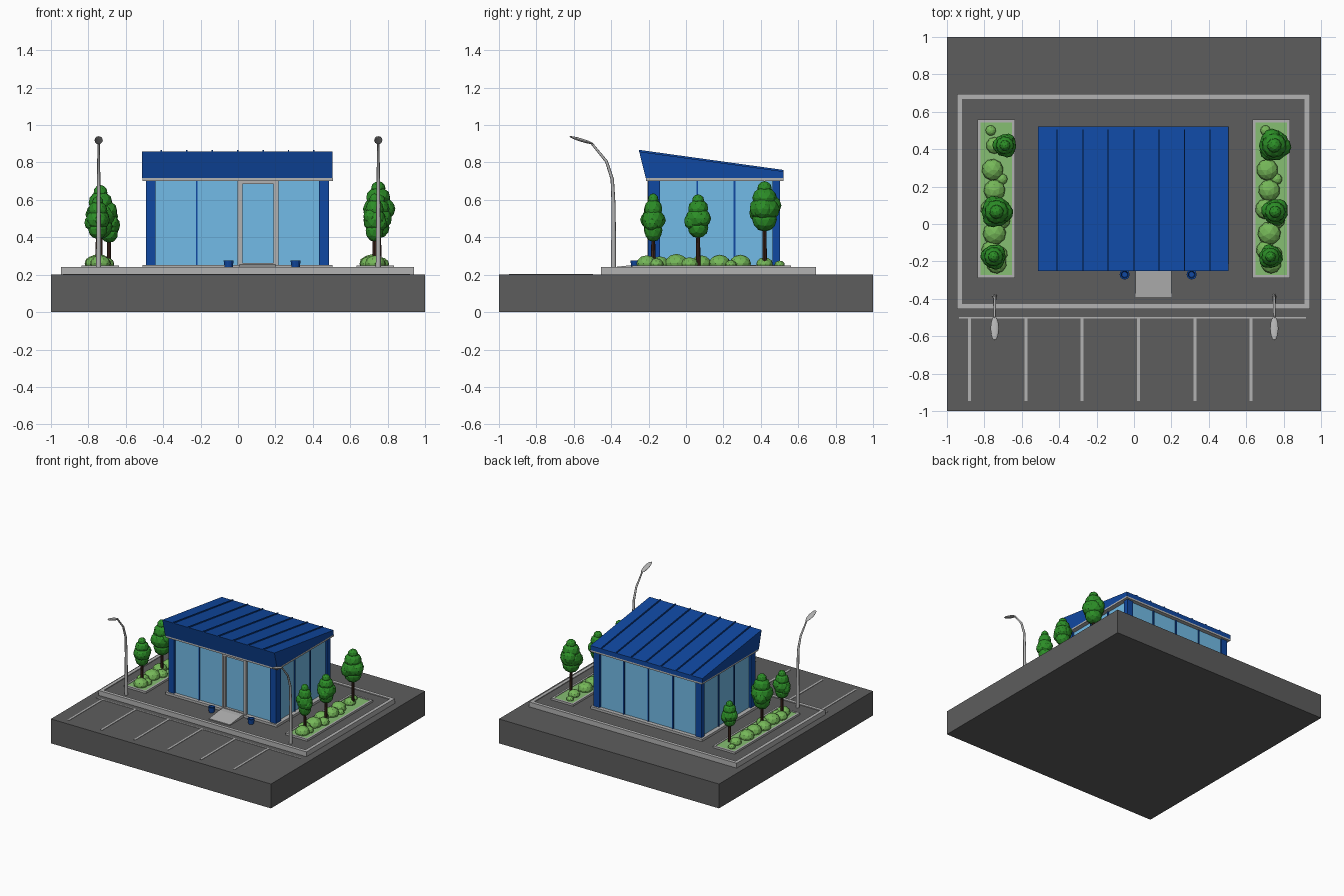
import bpy, bmesh, math, random
from mathutils import Matrix, Vector

if "Cube" in bpy.data.objects:
    bpy.data.objects.remove(bpy.data.objects["Cube"])

random.seed(4)


def material(name, *rgb):
    m = bpy.data.materials.new(name)
    m.diffuse_color = (*rgb, 1)
    m.use_nodes = True
    m.node_tree.nodes["Principled BSDF"].inputs["Base Color"].default_value = m.diffuse_color
    return m


ASPHALT = material("asphalt", .11, .11, .11)
PAINT = material("pale_grey", .45, .45, .45)
BLUE = material("blue", .005, .065, .36)
GLASS = material("glass", .17, .5, .8)
GRASS = material("grass", .24, .52, .17)
BUSH = material("bush_green", .18, .48, .1)
LEAF = material("leaf_green", .025, .27, .02)
BARK = material("bark", .05, .02, .013)


def finish(name, bm, mat):
    bmesh.ops.recalc_face_normals(bm, faces=bm.faces)
    me = bpy.data.meshes.new(name)
    bm.to_mesh(me)
    bm.free()
    me.materials.append(mat)
    ob = bpy.data.objects.new(name, me)
    bpy.context.collection.objects.link(ob)
    return ob


def box(name, x0, x1, y0, y1, z0, z1, mat):
    bm = bmesh.new()
    m = Matrix.Translation(((x0 + x1) / 2, (y0 + y1) / 2, (z0 + z1) / 2))
    bmesh.ops.create_cube(bm, size=1, matrix=m @ Matrix.Diagonal((x1 - x0, y1 - y0, z1 - z0, 1)))
    return finish(name, bm, mat)


def frame(name, x0, x1, y0, y1, w, z0, z1, mat):
    """Rectangular ring lying flat."""
    bm = bmesh.new()
    loops = []
    for d, z in ((0, z0), (0, z1), (w, z1), (w, z0)):
        loops.append([bm.verts.new((x, y, z)) for x, y in
                      ((x0 + d, y0 + d), (x1 - d, y0 + d), (x1 - d, y1 - d), (x0 + d, y1 - d))])
    for i in range(4):
        a, b = loops[i], loops[(i + 1) % 4]
        for j in range(4):
            k = (j + 1) % 4
            bm.faces.new((a[j], a[k], b[k], b[j]))
    return finish(name, bm, mat)


def extrude_x(name, profile, x0, x1, mat):
    """Extrude a (y, z) profile along x."""
    bm = bmesh.new()
    f = bm.faces.new([bm.verts.new((x0, y, z)) for y, z in profile])
    ext = bmesh.ops.extrude_face_region(bm, geom=[f])
    bmesh.ops.translate(bm, vec=(x1 - x0, 0, 0),
                        verts=[v for v in ext["geom"] if isinstance(v, bmesh.types.BMVert)])
    return finish(name, bm, mat)


def blobs(name, balls, mat, subdiv=2):
    """Faceted balls (x, y, z, radius, height scale) in one object."""
    bm = bmesh.new()
    for x, y, z, r, h in balls:
        m = Matrix.Translation((x, y, z)) @ Matrix.Rotation(random.uniform(0, 6), 4, 'Z')
        bmesh.ops.create_icosphere(bm, subdivisions=subdiv, radius=r,
                                   matrix=m @ Matrix.Diagonal((1, 1, h, 1)))
    return finish(name, bm, mat)


# Ground block, raised pavement and kerb
box("ground_block", -1, 1, -1, 1, 0, .2, ASPHALT)
box("pavement", -.93, .92, -.44, .68, .2, .234, ASPHALT)
frame("kerb", -.947, .94, -.455, .695, .028, .2, .24, PAINT)

# Parking bay markings
box("bay_front_line", -.935, .92, -.506, -.497, .2, .203, PAINT)
for i in range(6):
    x = -.88 + .3013 * i
    box(f"bay_line_{i + 1}", x - .008, x + .008, -.947, -.506, .2, .203, PAINT)

# Building: floor plate, glass walls, corner columns
box("floor_plate", -.51, .505, -.215, .52, .234, .253, PAINT)
box("glass_walls", -.475, .47, -.185, .487, .253, .702, GLASS)
for x0, x1 in ((-.492, -.44), (.433, .487)):
    box("front_corner_column", x0, x1, -.202, -.14, .253, .702, BLUE)
    box("back_corner_column", x0, x1, .462, .502, .253, .702, BLUE)

# Mullions on the front, back and sides
box("front_mullion", -.225, -.216, -.193, -.18, .253, .702, BLUE)
for x in (-.225, 0, .22):
    box("back_mullion", x - .005, x + .005, .48, .495, .253, .702, BLUE)
for y in (.06, .26):
    box("left_mullion", -.483, -.47, y - .005, y + .005, .253, .702, BLUE)
    box("right_mullion", .465, .478, y - .005, y + .005, .253, .702, BLUE)

# Door with surround
for x in (-.003, .2):
    box("door_post", x, x + .016, -.205, -.17, .253, .702, PAINT)
box("door_head", .013, .2, -.205, -.17, .685, .702, PAINT)
box("door_sill", .013, .2, -.205, -.17, .253, .262, PAINT)
frame("front_door", .013, .2, -.262, -.685, .01, -.198, -.183, PAINT).rotation_euler = (0, 0, 0)
door = bpy.data.objects["front_door"]
door.data.transform(Matrix(((1, 0, 0, 0), (0, 0, 1, 0), (0, -1, 0, 0), (0, 0, 0, 1))))

# Entrance ramp
extrude_x("entrance_ramp", [(-.2, .234), (-.2, .256), (-.25, .256), (-.39, .24), (-.39, .234)],
          .008, .2, PAINT)

# Roof: trim band, sloped wedge and standing seams
box("roof_trim", -.51, .507, -.215, .52, .702, .716, PAINT)
extrude_x("roof", [(-.215, .716), (-.25, .858), (.52, .752), (.52, .716)], -.512, .506, BLUE)
for i in range(7):
    x = -.41 + .136 * i
    extrude_x(f"roof_seam_{i + 1}", [(-.25, .855), (-.25, .867), (.52, .76), (.52, .748)],
              x - .004, x + .004, BLUE)

# Open bins either side of the door
for x in (-.05, .308):
    bm = bmesh.new()
    pts = [(0, .234), (.021, .234), (.027, .276), (.019, .276), (.015, .243), (0, .243)]
    vs = [bm.verts.new((r, 0, z)) for r, z in pts]
    es = [bm.edges.new(p) for p in zip(vs, vs[1:])]
    bmesh.ops.spin(bm, geom=vs + es, cent=(0, 0, 0), axis=(0, 0, 1), angle=math.tau, steps=12)
    bmesh.ops.remove_doubles(bm, verts=bm.verts, dist=1e-4)
    bmesh.ops.translate(bm, vec=(x, -.27, 0), verts=bm.verts)
    finish("bin", bm, BLUE)

# Planters with bushes: bush list is (x offset, y, radius)
BUSHES = [(-.03, .50, .028), (-.01, .42, .045), (-.02, .29, .058), (.03, .24, .03),
          (-.01, .18, .058), (-.03, .08, .055), (.03, .02, .045), (-.01, -.05, .062),
          (-.03, -.14, .05), (.02, -.16, .04), (0, -.21, .055)]
for side, cx in (("left", -.736), ("right", .733)):
    frame(f"{side}_planter_edge", cx - .1, cx + .1, -.288, .56, .016, .234, .25, PAINT)
    box(f"{side}_planter_grass", cx - .088, cx + .088, -.276, .548, .234, .246, GRASS)
    blobs(f"{side}_bushes", [(cx + dx, y, .246 + r * .25, r, .8) for dx, y, r in BUSHES], BUSH)

# Trees: x, y, foliage bottom, foliage top, radius
TREES = [(-.69, .42, .37, .58, .068), (-.735, .065, .39, .68, .09), (-.75, -.175, .39, .62, .072),
         (.75, .42, .43, .70, .092), (.755, .065, .395, .63, .077), (.73, -.175, .375, .635, .068)]
for n, (x, y, z0, z1, r) in enumerate(TREES, 1):
    h = z1 - z0
    bm = bmesh.new()
    bmesh.ops.create_cone(bm, cap_ends=True, segments=8, radius1=.013, radius2=.009, depth=z0 + h * .3 - .24,
                          matrix=Matrix.Translation((x, y, (z0 + h * .3 + .24) / 2)))
    finish(f"tree_trunk_{n}", bm, BARK)
    balls = [(x, y, z0 + h * .24, r * .72, h * .24 / (r * .72)),
             (x, y, z0 + h * .45, r * .9, h * .26 / (r * .9)),
             (x, y, z0 + h * .67, r * .72, h * .22 / (r * .72)),
             (x, y, z0 + h * .86, r * .42, h * .14 / (r * .42))]
    for k in range(3):
        a = k * math.tau / 3 + n
        balls.append((x + r * .42 * math.cos(a), y + r * .42 * math.sin(a),
                      z0 + h * (.38 + .07 * k), r * .58, 1.05))
    blobs(f"tree_foliage_{n}", balls, LEAF)

# Street lamps: tapered curved pole and flattened head
PATH = [(-.387, .234, 1.15), (-.387, .57, .9), (-.394, .71, .75), (-.425, .805, .65), (-.505, .903, .5)]
for x in (-.745, .75):
    cu = bpy.data.curves.new("lamp_pole", 'CURVE')
    cu.dimensions = '3D'
    cu.bevel_depth = .012
    cu.bevel_resolution = 2
    cu.use_fill_caps = True
    sp = cu.splines.new('POLY')
    sp.points.add(len(PATH) - 1)
    for p, (y, z, rad) in zip(sp.points, PATH):
        p.co = (x, y, z, 1)
        p.radius = rad
    cu.materials.append(PAINT)
    bpy.context.collection.objects.link(bpy.data.objects.new("lamp_pole", cu))
    bm = bmesh.new()
    m = Matrix.Translation((x, -.558, .919)) @ Matrix.Rotation(math.radians(-17), 4, 'X')
    bmesh.ops.create_uvsphere(bm, u_segments=12, v_segments=8, radius=1,
                              matrix=m @ Matrix.Diagonal((.022, .068, .009, 1)))
    finish("lamp_head", bm, PAINT)
